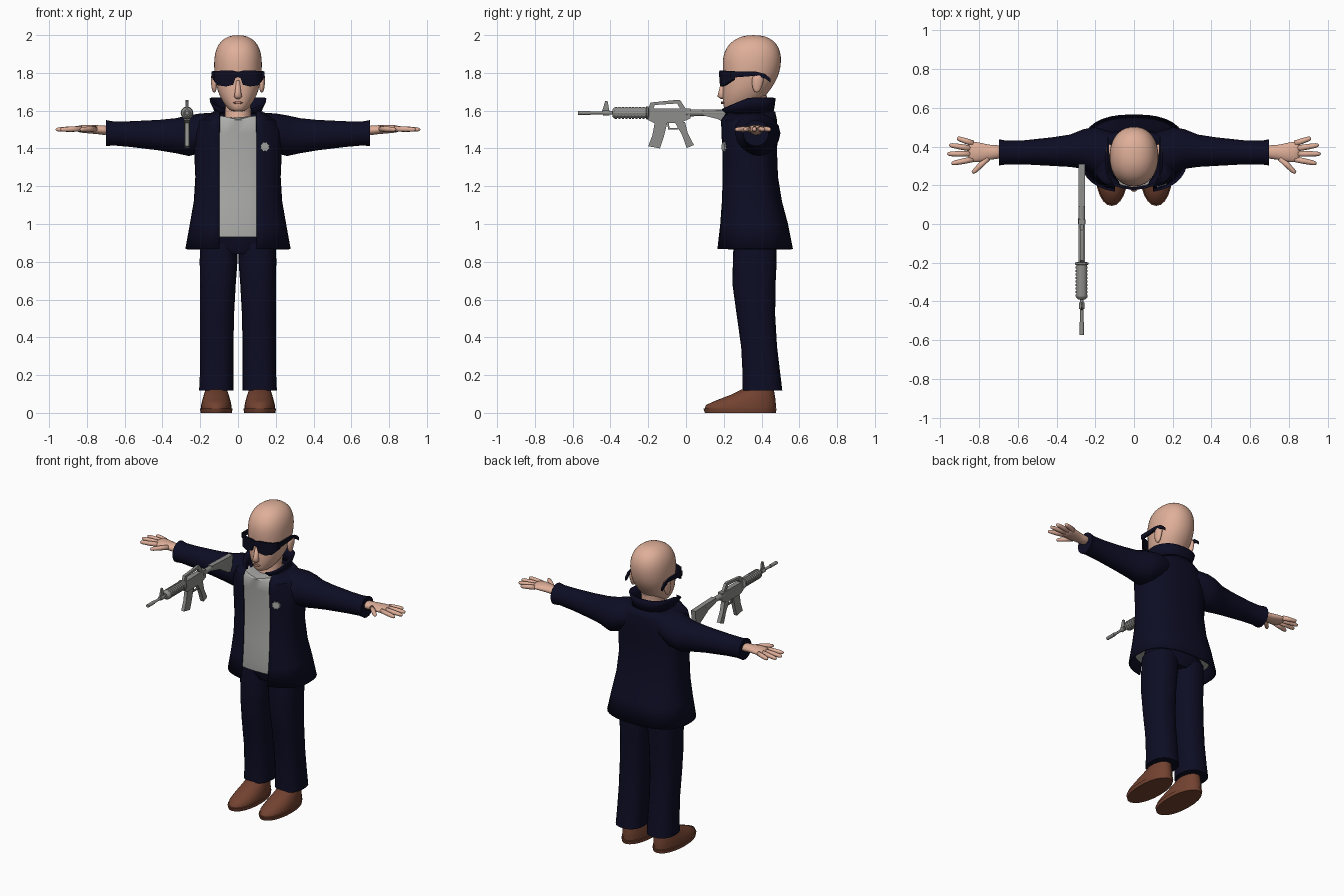
import bpy, bmesh
from math import sin, cos, pi, asin, copysign
from mathutils import Vector

if "Cube" in bpy.data.objects:
    bpy.data.objects.remove(bpy.data.objects["Cube"], do_unlink=True)


def material(name, rgb):
    m = bpy.data.materials.new(name)
    m.use_nodes = True
    m.diffuse_color = (*rgb, 1)
    m.node_tree.nodes["Principled BSDF"].inputs["Base Color"].default_value = (*rgb, 1)
    return m


SKIN = material("skin", (0.74, 0.43, 0.32))
LIP = material("lip", (0.5, 0.24, 0.18))
NAVY = material("navy_cloth", (0.004, 0.004, 0.018))
SHIRT = material("shirt_grey", (0.42, 0.42, 0.41))
BROWN = material("shoe_brown", (0.17, 0.055, 0.03))
METAL = material("gun_grey", (0.27, 0.27, 0.26))
DARK = material("glasses_black", (0.004, 0.004, 0.015))


def finish(name, bm, mat, mirror=False, subsurf=0, thick=0, angle=0.7):
    bmesh.ops.recalc_face_normals(bm, faces=bm.faces)
    me = bpy.data.meshes.new(name)
    bm.to_mesh(me)
    bm.free()
    me.materials.append(mat)
    me.shade_smooth()
    me.set_sharp_from_angle(angle=angle)
    ob = bpy.data.objects.new(name, me)
    bpy.context.scene.collection.objects.link(ob)
    if mirror:
        ob.modifiers.new("mirror", "MIRROR").use_mirror_merge = False
    if thick:
        mod = ob.modifiers.new("cloth", "SOLIDIFY")
        mod.thickness, mod.offset = thick, -1
    if subsurf:
        mod = ob.modifiers.new("smooth", "SUBSURF")
        mod.levels = mod.render_levels = subsurf
    return ob


def loft(name, rings, mat, closed=True, **kw):
    """Skin a list of point rings; closed rings also get end caps."""
    bm = bmesh.new()
    rows = [[bm.verts.new(p) for p in r] for r in rings]
    n = len(rows[0])
    for a, b in zip(rows, rows[1:]):
        for i in range(n if closed else n - 1):
            j = (i + 1) % n
            bm.faces.new((a[i], a[j], b[j], b[i]))
    if closed:
        bm.faces.new(rows[0])
        bm.faces.new(rows[-1])
    return finish(name, bm, mat, **kw)


def spow(v, p):
    return copysign(abs(v) ** p, v)


def level(z, hw, yf, yb, cx=0, p=1.0, n=20, gap=0):
    """Horizontal outline starting at the front; gap leaves it open there."""
    c, d = (yf + yb) / 2, (yb - yf) / 2
    a = asin((gap / hw) ** (1 / p)) if gap else 0
    steps = n if gap else n - 1
    ts = [a + (2 * pi - 2 * a) * i / steps if gap else 2 * pi * i / n for i in range(steps + 1)]
    return [(cx + hw * spow(sin(t), p), c - d * spow(cos(t), p), z) for t in ts]


def section(x, yf, yb, zb, zt, n=16):
    """Upright outline across the x axis."""
    return [(x, (yf + yb) / 2 + (yb - yf) / 2 * cos(2 * pi * i / n),
             (zb + zt) / 2 + (zt - zb) / 2 * sin(2 * pi * i / n)) for i in range(n)]


def tube(name, path, mat, n=10, squash=1.0, **kw):
    """Round tube through (x, y, z, radius) points along its overall direction."""
    d = (Vector(path[-1][:3]) - Vector(path[0][:3])).normalized()
    u = d.cross(Vector((0, 0, 1))).normalized()
    w = u.cross(d)
    rings = [[Vector(q[:3]) + q[3] * (u * cos(2 * pi * i / n) + w * squash * sin(2 * pi * i / n))
              for i in range(n)] for q in path]
    return loft(name, rings, mat, **kw)


def slab(name, outline, x, half, mat):
    """Side outline in (y, z), extruded across x."""
    return loft(name, [[(x + s * half, y, z) for y, z in outline] for s in (-1, 1)], mat, angle=0.4)


# Head, neck and face
head = [(1.595, .03, .215, .30), (1.605, .05, .2, .35), (1.65, .085, .194, .40),
        (1.70, .108, .192, .44), (1.75, .121, .196, .475), (1.80, .127, .194, .497),
        (1.86, .129, .19, .507), (1.91, .123, .2, .503), (1.955, .104, .226, .482),
        (1.985, .072, .27, .445), (2.0, .03, .32, .395)]
loft("head", [level(*r, p=.92) for r in head], SKIN, subsurf=1, angle=3)
loft("neck", [level(1.5, .085, .25, .44), level(1.56, .07, .26, .42), level(1.68, .068, .28, .43)], SKIN)
nose = [(1.663, .012, .184, .21), (1.675, .022, .166, .21), (1.70, .017, .172, .21), (1.76, .009, .188, .21)]
loft("nose", [level(*r, n=10) for r in nose], SKIN, angle=2)
loft("mouth", [level(z, w, .186, .21, n=10) for z, w in ((1.636, .016), (1.642, .028), (1.649, .014))], LIP)
ear = [(1.695, .008, .365, .385), (1.715, .014, .35, .4), (1.76, .02, .345, .415),
       (1.785, .018, .352, .415), (1.797, .008, .37, .4)]
loft("ears", [level(*r, cx=.126, n=10) for r in ear], SKIN, mirror=True, subsurf=1, angle=3)

# Sunglasses: wrapped lenses and side arms
lens = [(0, .176, 1.778, 1.806), (.014, .177, 1.772, 1.809), (.026, .179, 1.737, 1.812),
        (.065, .185, 1.728, 1.812), (.108, .202, 1.735, 1.811), (.134, .245, 1.765, 1.81)]
loft("sunglasses_lenses", [[(x, y, a), (x, y + .014, a), (x, y + .014, b), (x, y, b)]
                           for x, y, a, b in lens], DARK, mirror=True)
arm = [(.235, 1.79, .016), (.37, 1.796, .011), (.42, 1.782, .012), (.448, 1.758, .01)]
loft("sunglasses_arms", [[(.128, y, z - h), (.14, y, z - h), (.14, y, z + h), (.128, y, z + h)]
                         for y, z, h in arm], DARK, mirror=True)

# Jacket: open-fronted shell
coat = [(.868, .279, .16, .566), (1.0, .255, .174, .54), (1.12, .234, .182, .508), (1.25, .226, .186, .487),
        (1.38, .232, .186, .482), (1.48, .235, .18, .485), (1.55, .205, .175, .482), (1.595, .13, .18, .472)]
loft("jacket_body", [level(*r, p=.8, n=32, gap=.1) for r in coat], NAVY, closed=False, thick=.012)

# Upturned collar, rising from the lapels to the back
collar_rings = []
for hw, yf, yb, lift, gap in ((.118, .185, .462, 0, .085), (.136, .182, .47, .55, .078), (.15, .178, .475, 1, .07)):
    ring = level(0, hw, yf, yb, p=.8, n=28, gap=gap)
    rise = [.02 + .065 * min(1, (y - yf) / .16) for x, y, z in ring]
    collar_rings.append([(x, y, 1.582 + lift * r) for (x, y, z), r in zip(ring, rise)])
loft("collar", collar_rings, NAVY, closed=False, thick=.01)

# Shirt, with a dipped neckline
shirt = [(z, hw * .93, yf + .012, yb - .02) for z, hw, yf, yb in coat[1:-1]]
shirt = [(.932, .24, .19, .53)] + shirt
rings = [level(*r, p=.8, n=32) for r in shirt]
rings.append([(x, y, 1.572 - .02 * max(0, 1 - abs(x) / .08)) for x, y, z in level(1.57, .14, .195, .45, p=.8, n=32)])
loft("shirt", rings, SHIRT)

# Sleeves
sleeve = [(.1, .24, .47, 1.42, 1.592), (.2, .25, .5, 1.375, 1.585), (.26, .285, .49, 1.36, 1.575),
          (.33, .295, .462, 1.375, 1.56), (.42, .3, .448, 1.39, 1.551), (.57, .308, .432, 1.408, 1.544),
          (.66, .308, .43, 1.416, 1.543), (.698, .302, .438, 1.412, 1.55)]
loft("sleeves", [section(*r) for r in sleeve], NAVY, mirror=True)

# Hands: palm, four fingers and a thumb
palm = [(.68, .332, .412, 1.465, 1.525), (.735, .336, .406, 1.475, 1.522), (.78, .32, .418, 1.478, 1.526),
        (.83, .316, .428, 1.483, 1.525), (.858, .325, .425, 1.488, 1.518)]
loft("palms", [section(*r) for r in palm], SKIN, mirror=True, subsurf=1, angle=3)
fingers = {"little_fingers": (.83, .416, .915, .444), "ring_fingers": (.84, .39, .955, .408),
           "middle_fingers": (.84, .363, .965, .362), "index_fingers": (.83, .335, .943, .312),
           "thumbs": (.755, .34, .835, .262)}
for name, (x0, y0, x1, y1) in fingers.items():
    path = [(x0 + (x1 - x0) * t, y0 + (y1 - y0) * t, 1.504 - .004 * t, r)
            for t, r in ((0, .015), (.5, .0145), (.85, .012), (.97, .008), (1, .002))]
    tube(name, path, SKIN, mirror=True, angle=3)

# Trousers
leg = [(.118, .091, .298, .51, .115), (.2, .089, .3, .5, .113), (.35, .088, .292, .482, .112),
       (.52, .09, .268, .472, .111), (.68, .094, .246, .474, .106), (.8, .1, .248, .48, .103), (.9, .1, .252, .48, .1)]
loft("trouser_legs", [level(*r, p=.85) for r in leg], NAVY, mirror=True)
loft("trouser_seat", [level(z, w, a, b, p=.8) for z, w, a, b in
                      ((.84, .09, .27, .46), (.88, .19, .252, .482), (1.02, .19, .245, .485))], NAVY)

# Shoes with a slightly proud sole
shoe = [(.0, .083, .1, .475), (.022, .086, .093, .48), (.024, .08, .1, .475), (.042, .08, .105, .476),
        (.068, .074, .165, .474), (.095, .066, .235, .47), (.125, .056, .295, .465)]
loft("shoes", [level(*r, cx=.115, p=.95, n=24) for r in shoe], BROWN, mirror=True, angle=.9)

# Round notched badge on the left breast
badge = []
for y in (.196, .205):
    badge.append([(.143 + r * cos(t), y + .35 * r * cos(t), 1.408 + r * sin(t))
                  for t, r in ((pi * i / 8, .027 if i % 2 else .021) for i in range(16))])
loft("badge", badge, SHIRT, angle=.4)

# Rifle: barrel, ribbed handguard and stock tube along y
GX, GZ = -.27, 1.588


def turned(name, steps, n=12):
    tube(name, [(GX, y, GZ, r) for y, r in steps], METAL, n=n, angle=.5)


turned("rifle_barrel", [(-.572, .011), (-.505, .011), (-.505, .008), (-.44, .008), (-.44, .014),
                        (-.405, .014), (-.405, .009), (-.38, .009)])
ribs = [(-.39, .018), (-.382, .027)]
for i in range(9):
    y = -.375 + i * .018
    ribs += [(y, .031), (y + .011, .031), (y + .011, .028), (y + .018, .028)]
turned("rifle_handguard", ribs + [(-.21, .034), (-.2, .034), (-.195, .02)])
turned("rifle_stock_tube", [(0, .019), (.06, .017), (.2, .017)])
parts = {
    "front_sight": (.005, [(-.445, 1.595), (-.428, 1.65), (-.415, 1.65), (-.405, 1.595)]),
    "rifle_receiver": (.016, [(-.2, 1.61), (-.2, 1.55), (-.17, 1.535), (-.03, 1.535), (.025, 1.56), (.025, 1.612)]),
    "carry_handle": (.009, [(-.2, 1.608), (-.188, 1.643), (-.05, 1.657), (-.03, 1.655), (.0, 1.608),
                            (-.03, 1.608), (-.047, 1.638), (-.165, 1.63), (-.175, 1.608)]),
    "magazine": (.011, [(-.165, 1.54), (-.178, 1.47), (-.2, 1.412), (-.138, 1.4), (-.118, 1.46), (-.098, 1.54)]),
    "trigger_guard": (.006, [(-.1, 1.54), (-.095, 1.5), (-.04, 1.5), (-.02, 1.54), (-.03, 1.54), (-.045, 1.508),
                             (-.088, 1.508), (-.09, 1.54)]),
    "pistol_grip": (.013, [(-.06, 1.54), (-.02, 1.47), (.003, 1.402), (.042, 1.418), (.01, 1.48), (-.005, 1.54)]),
    "shoulder_stock": (.016, [(.09, 1.607), (.09, 1.575), (.17, 1.555), (.26, 1.5), (.3, 1.49), (.31, 1.6)]),
}
for name, (half, outline) in parts.items():
    slab(name, outline, GX, half, METAL)
